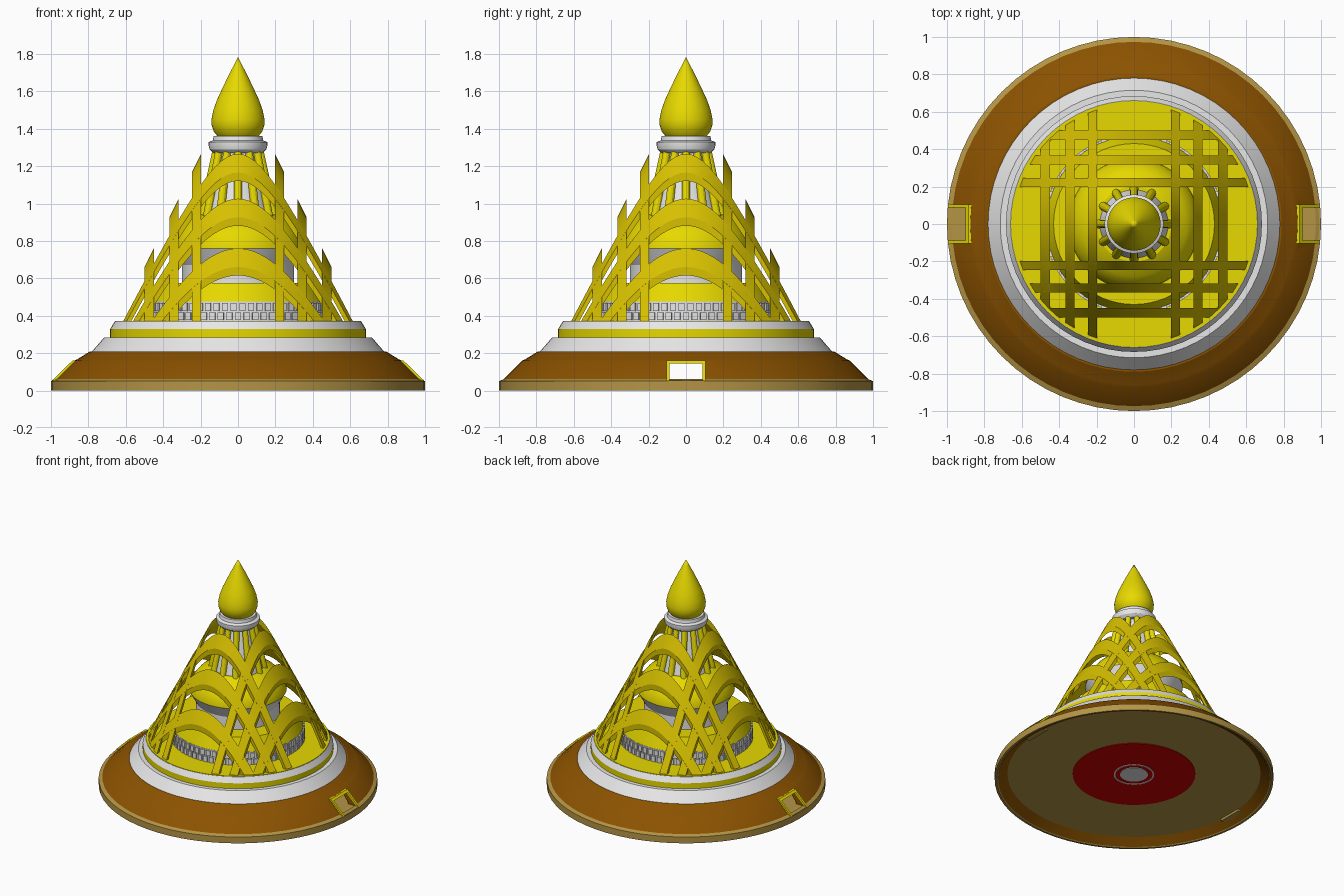
import bpy, bmesh, math
from mathutils import Matrix, Vector

cube = bpy.data.objects.get("Cube")
if cube:
    bpy.data.objects.remove(cube, do_unlink=True)


def material(name, r, g, b):
    m = bpy.data.materials.new(name)
    m.use_nodes = True
    m.diffuse_color = (r, g, b, 1)
    m.node_tree.nodes["Principled BSDF"].inputs["Base Color"].default_value = (r, g, b, 1)
    return m


YELLOW = material("bright yellow", 0.82, 0.71, 0)
OCHRE = material("golden slats", 0.68, 0.53, 0)
WHITE = material("white", 0.8, 0.8, 0.8)
BROWN = material("brown", 0.26, 0.085, 0)
TAN = material("tan", 0.46, 0.3, 0.06)
RED = material("red", 0.6, 0, 0)
parts = []


def finish(bm, name, mat):
    bmesh.ops.recalc_face_normals(bm, faces=bm.faces)
    mesh = bpy.data.meshes.new(name)
    bm.to_mesh(mesh)
    bm.free()
    mesh.materials.append(mat)
    ob = bpy.data.objects.new(name, mesh)
    bpy.context.collection.objects.link(ob)
    parts.append(ob)
    return ob


def lathe(name, mat, profile, steps=64):
    """Spin a closed (radius, height) outline around the z axis."""
    bm = bmesh.new()
    vs = [bm.verts.new((r, 0, z)) for r, z in profile]
    es = [bm.edges.new((vs[i - 1], vs[i])) for i in range(len(vs))
          if profile[i - 1][0] + profile[i][0] > 0]
    bmesh.ops.spin(bm, geom=vs + es, cent=(0, 0, 0), axis=(0, 0, 1),
                   angle=math.tau, steps=steps)
    bmesh.ops.remove_doubles(bm, verts=bm.verts, dist=0.0002)
    return finish(bm, name, mat)


def disc(name, mat, radius, z0, z1):
    return lathe(name, mat, [(0, z0), (radius, z0), (radius, z1), (0, z1)])


def add_box(bm, x, y, z, turn=0):
    """Box from ranges, turned about the z axis."""
    m = (Matrix.Rotation(turn, 4, "Z")
         @ Matrix.Translation((sum(x) / 2, sum(y) / 2, sum(z) / 2))
         @ Matrix.Diagonal((x[1] - x[0], y[1] - y[0], z[1] - z[0], 1)))
    bmesh.ops.create_cube(bm, size=1, matrix=m)


# Hollow base with a passage cut through from side to side
base = lathe("brown_base", BROWN, [
    (0.905, 0.05), (0.975, 0.004), (0.975, 0.06), (0.875, 0.16), (0.86, 0.167), (0.79, 0.21),
    (0, 0.21), (0, 0.18), (0.76, 0.18), (0.84, 0.15), (0.905, 0.065)])
bm = bmesh.new()
add_box(bm, (-1.2, 1.2), (-0.09, 0.09), (0.052, 0.145))
cutter = finish(bm, "passage_cutter", BROWN)
cutter.hide_render = True
parts.remove(cutter)
mod = base.modifiers.new("passage", "BOOLEAN")
mod.operation, mod.object = "DIFFERENCE", cutter
bpy.context.view_layer.objects.active = base
bpy.ops.object.modifier_apply(modifier=mod.name)
bpy.data.objects.remove(cutter, do_unlink=True)

lathe("base_rim", TAN, [(0.985, 0), (1, 0), (1, 0.05), (0.972, 0.062), (0.972, 0.01)])
disc("base_floor", TAN, 0.91, 0.048, 0.054)
disc("underside_red", RED, 0.44, 0.043, 0.048)
lathe("underside_ring", WHITE, [(0.134, 0.039), (0.145, 0.039), (0.145, 0.043), (0.134, 0.043)])
disc("underside_hub", WHITE, 0.10, 0.039, 0.043)

# Doorways at both sides: sill and thin sloping frame
for side, turn in (("left", 0), ("right", math.pi)):
    bm = bmesh.new()
    add_box(bm, (0.895, 0.995), (-0.095, 0.095), (0.03, 0.054), turn)
    finish(bm, side + "_door_sill", TAN)
    bm = bmesh.new()
    for y0, y1, low in ((-0.105, -0.088, 0.054), (0.088, 0.105, 0.054), (-0.105, 0.105, 0.145)):
        face = []
        for z, inset in ((low, 0), (0.16, 0), (0.16, 0.02), (low, 0.02)):
            face.append(bm.verts.new((1.05 - 1.03 * z - inset, y0, z)))
        f = bm.faces.new(face)
        ext = bmesh.ops.extrude_face_region(bm, geom=[f])["geom"]
        bmesh.ops.translate(bm, vec=(0, y1 - y0, 0),
                            verts=[g for g in ext if isinstance(g, bmesh.types.BMVert)])
    bmesh.ops.rotate(bm, verts=bm.verts, cent=(0, 0, 0), matrix=Matrix.Rotation(turn, 3, "Z"))
    finish(bm, side + "_door_frame", YELLOW)

# Stepped platform
lathe("platform_lower", WHITE, [(0, 0.21), (0.78, 0.21), (0.715, 0.285), (0, 0.285)])
disc("platform_band", YELLOW, 0.684, 0.285, 0.328)
lathe("platform_upper", WHITE, [(0, 0.328), (0.684, 0.328), (0.66, 0.368), (0, 0.368)])
disc("platform_floor", YELLOW, 0.658, 0.368, 0.372)

# Inner shrine: ribbed drum, tiers, bowl and dome
disc("drum_wall", WHITE, 0.47, 0.37, 0.475)
bm = bmesh.new()
for row in range(2):
    for i in range(64):
        turn = (i + row / 2) * math.tau / 64
        z = 0.376 + row * 0.05
        add_box(bm, (0.46, 0.48), (-0.016, 0.016), (z, z + 0.042), turn)
finish(bm, "drum_bricks", WHITE)
lathe("drum_roof", YELLOW, [(0, 0.475), (0.468, 0.475), (0.43, 0.575), (0, 0.575)])
lathe("shrine_bowl", WHITE, [(0, 0.575), (0.30, 0.575), (0.30, 0.67), (0.35, 0.76), (0, 0.76)])
lathe("shrine_dome", YELLOW, [(0, 0.76), (0.35, 0.76), (0.345, 0.80), (0.32, 0.85),
                              (0.28, 0.90), (0.2, 0.94), (0, 0.94)])
lathe("neck", WHITE, [(0, 0.93), (0.185, 0.93), (0.16, 1.03), (0.10, 1.28), (0, 1.28)])

# Leaning columns around the neck
bm = bmesh.new()
foot, head = Vector((0.19, 0, 0.93)), Vector((0.115, 0, 1.29))
lean = (head - foot).to_track_quat("Z", "Y").to_matrix().to_4x4()
for i in range(12):
    m = (Matrix.Rotation(i * math.tau / 12, 4, "Z")
         @ Matrix.Translation((foot + head) / 2) @ lean)
    bmesh.ops.create_cone(bm, cap_ends=True, segments=12, radius1=0.023, radius2=0.02,
                          depth=(head - foot).length, matrix=m)
finish(bm, "neck_columns", YELLOW)

# Collar and flame finial
lathe("collar", WHITE, [(0, 1.27), (0.13, 1.27), (0.152, 1.29), (0.157, 1.31),
                        (0.157, 1.328), (0.135, 1.338), (0.13, 1.362), (0, 1.362)])
lathe("flame_finial", YELLOW, [(0, 1.36), (0.11, 1.36), (0.13, 1.385), (0.141, 1.42),
                               (0.142, 1.45), (0.132, 1.50), (0.112, 1.555), (0.084, 1.615),
                               (0.053, 1.68), (0.022, 1.74), (0, 1.782)])


# Lattice of arched slats: vertical slices of a thin conical shell
def slat(name, near, width, turn):
    bm = bmesh.new()
    steps, foot_radius, drop = 40, 0.642, 0.045
    rows = []
    for i in range(steps + 1):
        t = 2 * i / steps - 1
        row = []
        for y in (near, near + width):
            x = t * math.sqrt(foot_radius ** 2 - y ** 2)
            z = 1.26 - 2 * (math.hypot(x, y) - 0.2)
            row += [bm.verts.new((x, -y, z)), bm.verts.new((x, -y, z - drop))]
        rows.append([row[0], row[2], row[3], row[1]])
    for a, b in zip(rows, rows[1:]):
        for k in range(4):
            bm.faces.new((a[k - 1], a[k], b[k], b[k - 1]))
    bm.faces.new(rows[0])
    bm.faces.new(rows[-1])
    bmesh.ops.rotate(bm, verts=bm.verts, cent=(0, 0, 0), matrix=Matrix.Rotation(turn, 3, "Z"))
    finish(bm, name, OCHRE)


for k, side in enumerate(("front", "left", "back", "right")):
    for level, near in (("top", 0.197), ("middle", 0.317), ("bottom", 0.45)):
        slat(side + "_" + level + "_slat", near, 0.05, k * math.pi / 2)

# Smooth the round parts and keep the edges sharp
bpy.ops.object.select_all(action="DESELECT")
for ob in parts:
    ob.select_set(True)
bpy.context.view_layer.objects.active = base
bpy.ops.object.shade_smooth_by_angle(angle=math.radians(25))
